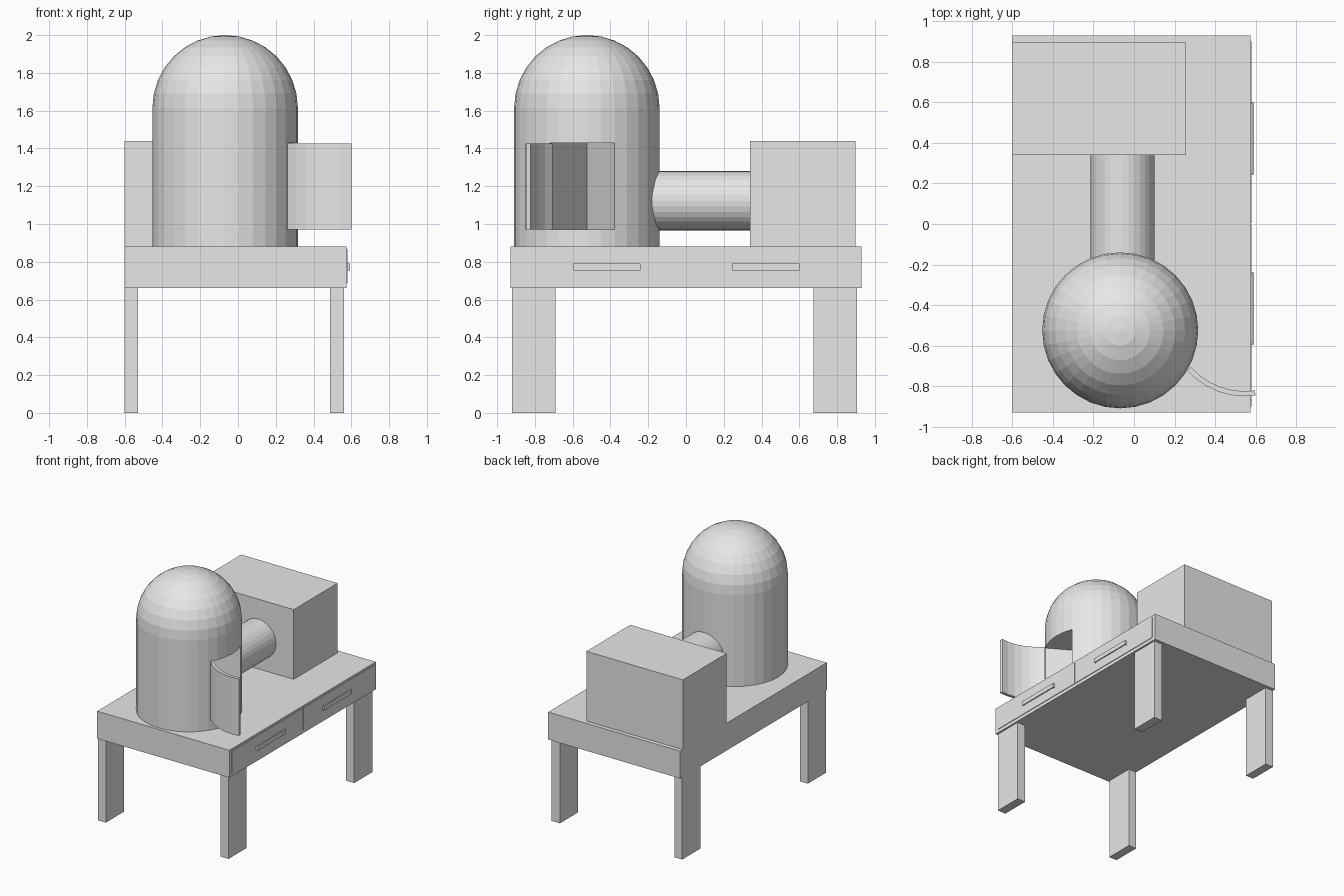
import bpy, bmesh, math
from mathutils import Vector, Matrix

if "Cube" in bpy.data.objects:
    bpy.data.objects.remove(bpy.data.objects["Cube"])

grey = bpy.data.materials.new("light_grey")
grey.diffuse_color = (0.8, 0.8, 0.8, 1)
grey.use_nodes = True
grey.node_tree.nodes["Principled BSDF"].inputs["Base Color"].default_value = grey.diffuse_color


def finish(name, bm):
    bmesh.ops.recalc_face_normals(bm, faces=bm.faces)
    mesh = bpy.data.meshes.new(name)
    bm.to_mesh(mesh)
    bm.free()
    mesh.materials.append(grey)
    ob = bpy.data.objects.new(name, mesh)
    bpy.context.collection.objects.link(ob)
    return ob


def box(name, x0, x1, y0, y1, z0, z1):
    bm = bmesh.new()
    bmesh.ops.create_cube(bm, size=1)
    for v in bm.verts:
        v.co = ((x0 + x1) / 2 + v.co.x * (x1 - x0),
                (y0 + y1) / 2 + v.co.y * (y1 - y0),
                (z0 + z1) / 2 + v.co.z * (z1 - z0))
    return finish(name, bm)


def prism(name, outline, z0, z1):
    """Vertical prism over a closed 2D outline."""
    bm = bmesh.new()
    base = bm.faces.new([bm.verts.new((x, y, z0)) for x, y in outline])
    ext = bmesh.ops.extrude_face_region(bm, geom=[base], use_keep_orig=True)
    for v in ext["geom"]:
        if isinstance(v, bmesh.types.BMVert):
            v.co.z = z1
    return finish(name, bm)


# Table: top, legs, drawer fronts, handles
box("table_top", -0.6, 0.574, -0.93, 0.93, 0.66, 0.88)
for sx, x0, x1 in (("left", -0.6, -0.53), ("right", 0.487, 0.56)):
    for sy, y0, y1 in (("front", -0.92, -0.69), ("back", 0.675, 0.905)):
        box(f"{sy}_{sx}_leg", x0, x1, y0, y1, 0, 0.66)
for side, y0, y1 in (("front", -0.9, -0.004), ("back", 0.004, 0.9)):
    box(f"{side}_drawer", 0.57, 0.579, y0, y1, 0.687, 0.865)
    m = -0.418 if side == "front" else 0.422
    box(f"{side}_handle_bar", 0.585, 0.593, m - 0.178, m + 0.178, 0.755, 0.79)
    for i, e in enumerate((m - 0.174, m + 0.174)):
        box(f"{side}_handle_post_{i}", 0.575, 0.587, e - 0.004, e + 0.004, 0.755, 0.79)

# Box at the back
box("back_box", -0.6, 0.257, 0.34, 0.897, 0.88, 1.44)

# Tube joining box and dome
bm = bmesh.new()
bmesh.ops.create_cone(bm, segments=32, radius1=0.157, radius2=0.157, depth=0.53, cap_ends=True,
                      matrix=Matrix.Translation((-0.057, 0.085, 1.123)) @ Matrix.Rotation(math.pi / 2, 4, "X"))
finish("connecting_tube", bm)

# Hollow domed vessel: outer and inner profile spun round its axis
CX, CY, R, T, SPRING = -0.068, -0.525, 0.385, 0.025, 1.615
quarter = [math.radians(11.25 * i) for i in range(9)]
outer = [(R, 0.88)] + [(R * math.cos(a), SPRING + R * math.sin(a)) for a in quarter]
r = R - T
inner = [(r * math.cos(a), SPRING + r * math.sin(a)) for a in reversed(quarter)] + [(r, 0.9), (0, 0.9)]
bm = bmesh.new()
for prof in ([(0, 0.88)] + outer, inner):
    vs = [bm.verts.new((CX + max(p, 0), CY, z)) for p, z in prof]
    es = [bm.edges.new(pair) for pair in zip(vs, vs[1:])]
    bmesh.ops.spin(bm, geom=vs + es, cent=(CX, CY, 0), axis=(0, 0, 1),
                   angle=2 * math.pi, steps=32, use_merge=True)
bmesh.ops.remove_doubles(bm, verts=bm.verts, dist=1e-4)
dome = finish("dome_vessel", bm)

# Doorway cut through the wall
A0, A1, Z0, Z1 = math.radians(-31), math.radians(22.5), 0.97, 1.43
cutter = prism("doorway_cutter", [(CX, CY)] + [(CX + 0.9 * math.cos(a), CY + 0.9 * math.sin(a))
                                               for a in (A0, 0, A1)], Z0, Z1)
cutter.hide_render = True
cutter.hide_viewport = True
cut = dome.modifiers.new("doorway", "BOOLEAN")
cut.operation, cut.solver, cut.object = "DIFFERENCE", "EXACT", cutter

# Curved door swung open about its hinge
STEPS = 6
arc = [A0 + math.radians(55.8) * i / STEPS for i in range(STEPS + 1)]
ring = [Vector((R * math.cos(a), R * math.sin(a))) for a in arc]
ring += [Vector((r * math.cos(a), r * math.sin(a))) for a in reversed(arc)]
hinge = ring[0].copy()
swing = Matrix.Rotation(math.radians(-107), 2)
prism("open_door", [tuple(swing @ (p - hinge) + hinge + Vector((CX, CY))) for p in ring], Z0, Z1 - 0.003)
